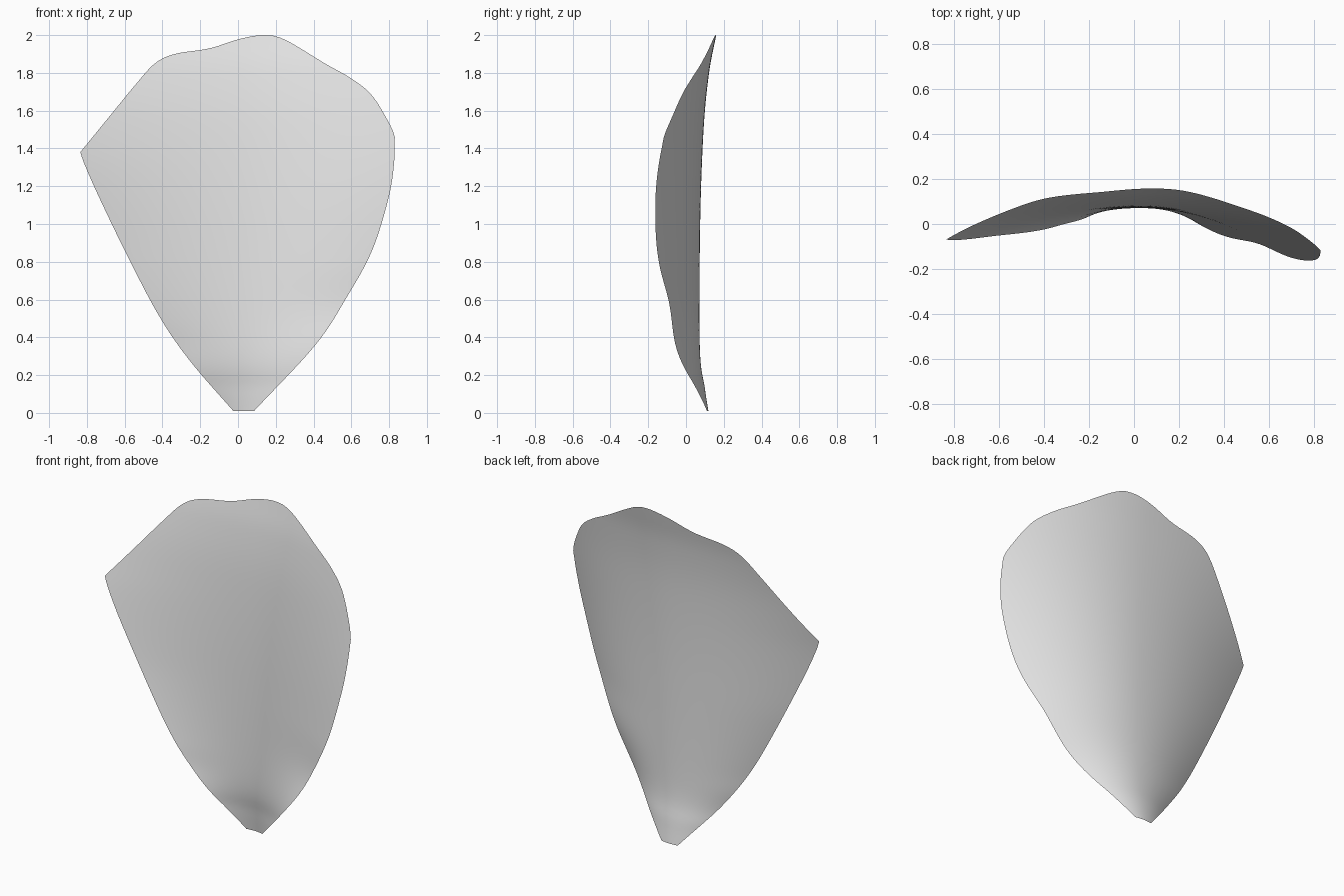
import bpy, bmesh
from mathutils import Vector

cube = bpy.data.objects.get("Cube")
if cube:
    bpy.data.objects.remove(cube, do_unlink=True)

# Outline curves of the petal as (x, z)
LEFT = [(-.025, .01), (-.25, .27), (-.41, .5), (-.57, .8), (-.73, 1.13), (-.81, 1.31), (-.835, 1.38)]
RIGHT = [(.085, .01), (.41, .36), (.58, .62), (.71, .86), (.795, 1.13), (.825, 1.31), (.83, 1.46)]
TOP = [(-.835, 1.38), (-.68, 1.57), (-.545, 1.735), (-.44, 1.85), (-.335, 1.9), (-.15, 1.93), (.01, 1.98),
       (.14, 2), (.25, 1.975), (.46, 1.85), (.6, 1.77), (.71, 1.68), (.805, 1.525), (.83, 1.46)]
BASE = [LEFT[0], RIGHT[0]]
# Depth of the midline, and how strongly each side curls forward, as (z, value)
SPINE = [(0, .12), (.13, .1), (.35, .073), (1, .075), (1.5, .093), (1.8, .122), (2, .16)]
CURL_LEFT = [(0, 1.8), (.27, .82), (.48, .53), (.85, .32), (1.38, .21), (1.68, .156), (2, .1)]
CURL_RIGHT = [(0, 2.2), (.13, 1.54), (.26, 1.1), (.5, .63), (.8, .5), (1.3, .36), (1.67, .28), (2, .25)]


def smooth(points, steps=12):
    """Smooth curve through points, ending at the first and last."""
    p = [Vector(q) for q in points]
    p = [2 * p[0] - p[1]] + p + [2 * p[-1] - p[-2]]
    out = []
    for a, b, c, d in zip(p, p[1:], p[2:], p[3:]):
        for i in range(steps):
            t = i / steps
            out.append(b + (c - a) * t / 2 + (a - 2.5 * b + 2 * c - d / 2) * t**2
                       + (1.5 * (b - c) + (d - a) / 2) * t**3)
    return out + [p[-2]]


def along(curve, t):
    """Point at fraction t of the curve's length."""
    lengths = [(b - a).length for a, b in zip(curve, curve[1:])]
    rest = t * sum(lengths)
    for a, b, size in zip(curve, curve[1:], lengths):
        if rest <= size:
            return a.lerp(b, rest / size)
        rest -= size
    return curve[-1]


def value(curve, z):
    for a, b in zip(curve, curve[1:]):
        if z <= b.x:
            return a.lerp(b, (z - a.x) / (b.x - a.x)).y
    return curve[-1].y


left, right, top, base = smooth(LEFT), smooth(RIGHT), smooth(TOP), smooth(BASE)
spine, curl_left, curl_right = smooth(SPINE), smooth(CURL_LEFT), smooth(CURL_RIGHT)


def surface(u, v):
    """Patch spanned by the four outline curves, curled in depth."""
    sides = along(left, v).lerp(along(right, v), u)
    ends = along(base, u).lerp(along(top, u), v)
    corners = base[0].lerp(base[-1], u).lerp(top[0].lerp(top[-1], u), v)
    x, z = sides + ends - corners
    d = x - .025
    return x, value(spine, z) - value(curl_left if d < 0 else curl_right, z) * d * d, z


# Petal sheet
COLS, ROWS = 64, 56
bm = bmesh.new()
grid = [[bm.verts.new(surface(i / COLS, j / ROWS)) for i in range(COLS + 1)] for j in range(ROWS + 1)]
for low, high in zip(grid, grid[1:]):
    for i in range(COLS):
        bm.faces.new((low[i], low[i + 1], high[i + 1], high[i]))
for face in bm.faces:
    face.smooth = True
mesh = bpy.data.meshes.new("petal")
bm.to_mesh(mesh)
bm.free()
petal = bpy.data.objects.new("petal", mesh)
bpy.context.collection.objects.link(petal)

# Pale colour
pale = bpy.data.materials.new("pale white")
pale.use_nodes = True
color = (.8, .8, .8, 1)
pale.diffuse_color = color
pale.node_tree.nodes["Principled BSDF"].inputs["Base Color"].default_value = color
mesh.materials.append(pale)
